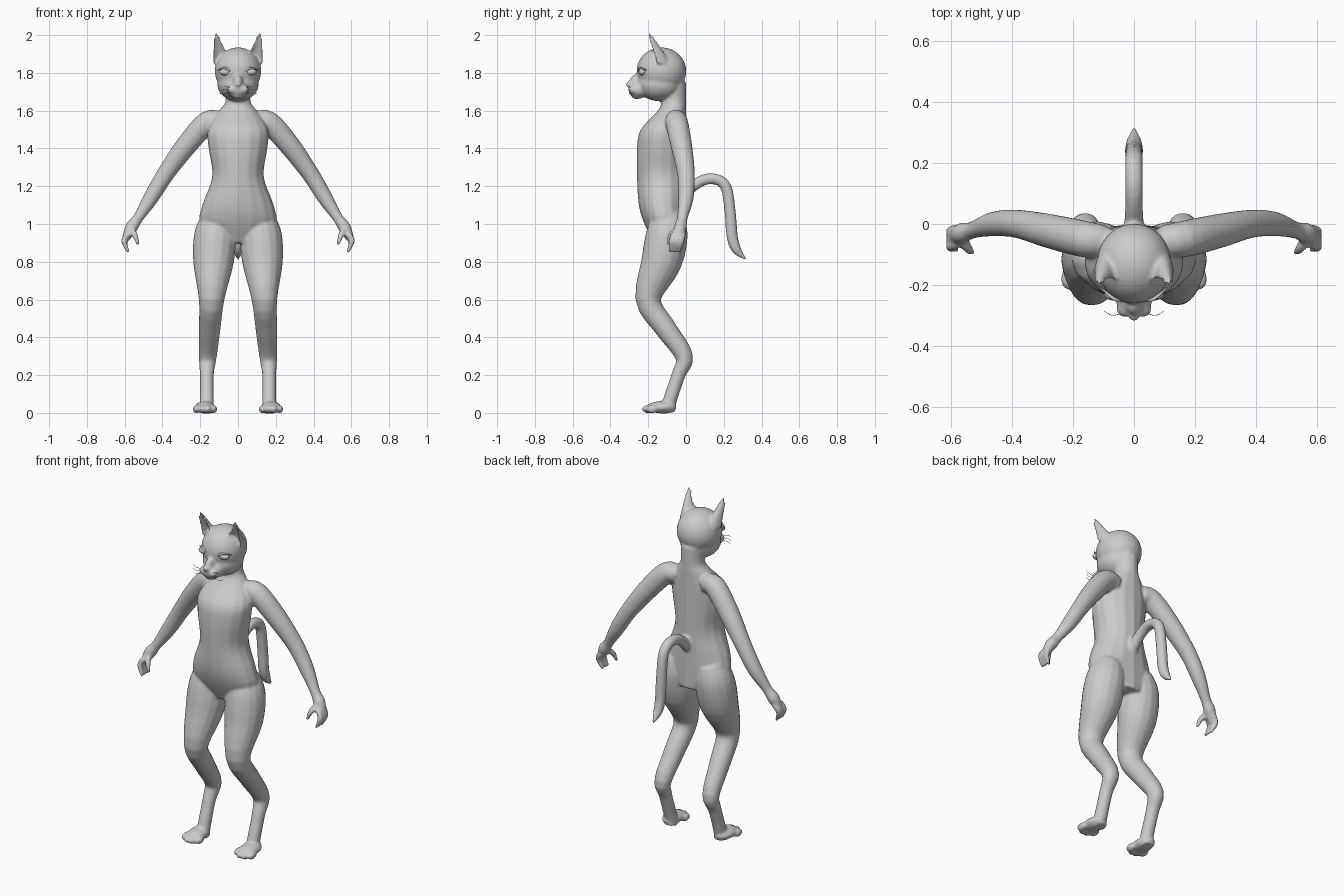
import bpy, bmesh, math
from mathutils import Vector, Matrix

cube = bpy.data.objects.get("Cube")
if cube:
    bpy.data.objects.remove(cube, do_unlink=True)

grey = bpy.data.materials.new("plain grey")
grey.use_nodes = True
colour = (.6, .6, .6, 1)
grey.diffuse_color = colour
grey.node_tree.nodes["Principled BSDF"].inputs["Base Color"].default_value = colour

SIDES = 16
STEPS = 4
CIRCLE = [(math.cos(math.tau * i / SIDES), math.sin(math.tau * i / SIDES)) for i in range(SIDES)]


def flow(rows):
    """Fill in a smooth curve through the given rows of numbers."""
    rows = [Vector(row) for row in rows]
    padded = [rows[0]] + rows + [rows[-1]]
    filled = []
    for before, start, end, after in zip(padded, padded[1:], padded[2:], padded[3:]):
        leave, arrive = (end - before) / 2, (after - start) / 2
        for step in range(STEPS):
            t = step / STEPS
            ease = t * t * (3 - 2 * t)
            filled.append(start.lerp(end, ease)
                          + leave * t * (1 - t) ** 2
                          - arrive * t * t * (1 - t))
    return filled + [rows[-1]]


def bridge(bm, rings):
    """Join rings of points into a closed skin."""
    loops = [[bm.verts.new(point) for point in ring] for ring in rings]
    for lower, upper in zip(loops, loops[1:]):
        for i in range(SIDES):
            bm.faces.new((lower[i - 1], lower[i], upper[i], upper[i - 1]))
    bm.faces.new(loops[0])
    bm.faces.new(loops[-1])


def tube(bm, rows, side=1):
    """Round limb through rows of x, y, z, radius, mirrored by side."""
    path = flow(rows)
    rings = []
    for i, row in enumerate(path):
        along = path[min(i + 1, len(path) - 1)].xyz - path[max(i - 1, 0)].xyz
        across = along.cross(Vector((1, -1, 0))).normalized()
        upward = along.cross(across).normalized()
        points = [row.xyz + row.w * (across * c + upward * s) for c, s in CIRCLE]
        rings.append([(side * p.x, p.y, p.z) for p in points])
    bridge(bm, rings)


def blob(bm, centre, radii):
    place = Matrix.Translation(centre) @ Matrix.Diagonal((*radii, 1))
    bmesh.ops.create_uvsphere(bm, u_segments=24, v_segments=16, radius=1, matrix=place)


def torso(bm):
    """Ovals with a straight back: height, half width, depth."""
    rows = [(.9, .1, .17), (1, .2, .22), (1.1, .19, .25), (1.25, .137, .26),
            (1.4, .156, .26), (1.5, .16, .24), (1.6, .1, .15),
            (1.65, .067, .13), (1.75, .067, .13)]
    bridge(bm, [[(width * c, depth * (s - 1) / 2, height) for c, s in CIRCLE]
                for height, width, depth in flow(rows)])


def head(bm):
    blob(bm, (0, -.13, 1.81), (.123, .132, .125))
    blob(bm, (0, -.14, 1.74), (.11, .12, .09))
    # muzzle, bridge, nose and chin
    blob(bm, (0, -.25, 1.71), (.06, .055, .045))
    blob(bm, (0, -.27, 1.75), (.025, .03, .04))
    blob(bm, (0, -.3, 1.74), (.02, .02, .015))
    blob(bm, (0, -.26, 1.68), (.035, .03, .02))


def ear(bm, side):
    """Tapering shell, scooped out at the front."""
    levels = 9
    rings = []
    for i in range(levels):
        t = i / levels
        taper = (1 - t) ** .8
        ring = []
        for c, s in CIRCLE:
            x = .085 + .035 * t + .05 * taper * c
            y = -.18 - .03 * t + .1 * taper * max(s, -s / 2)
            ring.append((side * x, y, 1.85 + .18 * t))
        rings.append(ring)
    bridge(bm, rings)


def leg(bm, side):
    tube(bm, [(.1, -.09, 1.05, .08), (.12, -.1, .95, .11), (.13, -.13, .8, .108),
              (.14, -.2, .6, .068), (.15, -.11, .45, .058), (.16, -.01, .3, .048),
              (.165, -.04, .2, .037), (.165, -.09, .05, .037), (.165, -.09, 0, .035)], side)
    # foot and toes
    blob(bm, (side * .175, -.13, .03), (.053, .08, .032))
    for i in range(4):
        inner = i in (1, 2)
        blob(bm, (side * (.13 + .03 * i), -.2 if inner else -.18, .02), (.02, .035, .022))


def arm(bm, side):
    tube(bm, [(.09, -.055, 1.54, .05), (.16, -.05, 1.54, .06), (.27, -.025, 1.42, .057),
              (.38, 0, 1.27, .047), (.46, 0, 1.14, .041), (.53, -.02, 1.03, .028),
              (.565, -.03, .98, .034), (.595, -.045, .92, .02)], side)
    # fingers and thumb
    for i in range(3):
        y = -.065 + .025 * i
        tube(bm, [(.58, y, .95, .016), (.603, y - .01, .91, .016),
                  (.58, y - .02, .85, .008)], side)
    tube(bm, [(.57, -.04, .97, .018), (.545, -.08, .94, .016),
              (.53, -.095, .89, .008)], side)


def tail(bm):
    tube(bm, [(0, -.05, 1.12, .035), (0, .05, 1.21, .03), (0, .135, 1.24, .03),
              (0, .21, 1.2, .03), (0, .235, 1.05, .03), (0, .245, .93, .03),
              (0, .27, .86, .025), (0, .32, .81, .004)])


def finish(bm, name):
    """Turn a mesh under construction into a named, smooth object."""
    bmesh.ops.recalc_face_normals(bm, faces=bm.faces)
    for face in bm.faces:
        face.smooth = True
    mesh = bpy.data.meshes.new(name)
    bm.to_mesh(mesh)
    bm.free()
    mesh.materials.append(grey)
    part = bpy.data.objects.new(name, mesh)
    bpy.context.collection.objects.link(part)
    return part


# body, fused into one continuous skin
skin = bmesh.new()
torso(skin)
head(skin)
tail(skin)
for side in (1, -1):
    ear(skin, side)
    leg(skin, side)
    arm(skin, side)
    blob(skin, (side * .028, -.277, 1.712), (.03, .03, .025))
body = finish(skin, "body")
fuse = body.modifiers.new("fuse", "REMESH")
fuse.mode = "VOXEL"
fuse.voxel_size = .0075
fuse.use_smooth_shade = True
soften = body.modifiers.new("soften", "SMOOTH")
soften.factor = .5
soften.iterations = 7

for side, label in ((1, "left"), (-1, "right")):
    # eye
    eye = bmesh.new()
    blob(eye, (side * .065, -.231, 1.805), (.033, .02, .019))
    finish(eye, label + "_eye")
    # upper lid with a swept outer corner
    lid = bmesh.new()
    tube(lid, [(.03, -.25, 1.8, .003), (.065, -.246, 1.825, .006),
               (.108, -.21, 1.815, .002)], side)
    finish(lid, label + "_eyelid")
    # whiskers
    whiskers = bmesh.new()
    for tilt in (-.01, 0, .01):
        tube(whiskers, [(.035, -.29, 1.71 + tilt, .0015), (.07, -.3, 1.71 + 2 * tilt, .001),
                        (.1, -.285, 1.71 + 2 * tilt, .0005)], side)
    finish(whiskers, label + "_whiskers")
